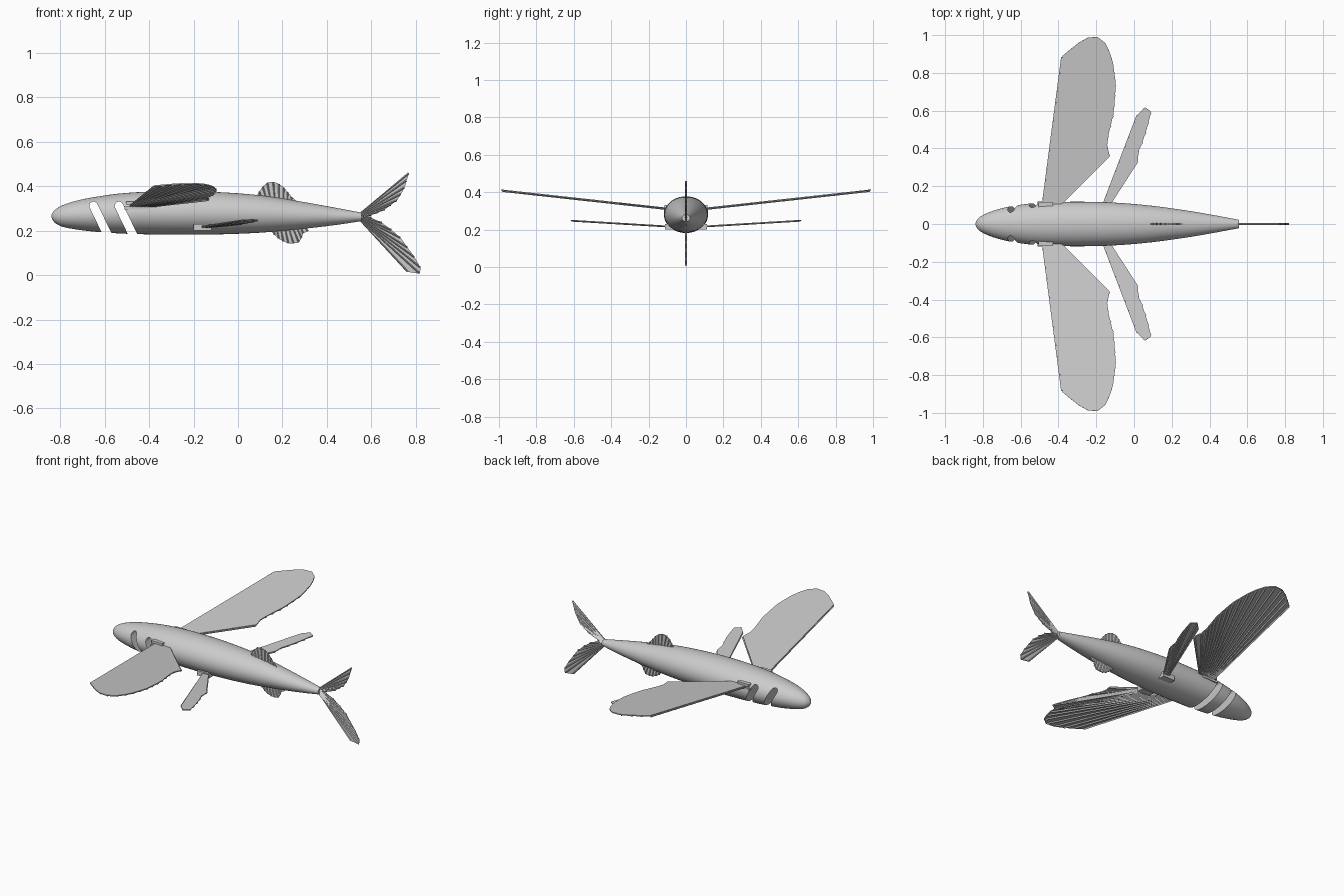
import bpy, bmesh, math
from mathutils import Vector

if "Cube" in bpy.data.objects:
    bpy.data.objects.remove(bpy.data.objects["Cube"])


def make(name, verts, faces, smooth=None):
    mesh = bpy.data.meshes.new(name)
    mesh.from_pydata(verts, [], faces)
    bm = bmesh.new()
    bm.from_mesh(mesh)
    bmesh.ops.recalc_face_normals(bm, faces=bm.faces)
    bm.to_mesh(mesh)
    bm.free()
    ob = bpy.data.objects.new(name, mesh)
    bpy.context.collection.objects.link(ob)
    bpy.ops.object.select_all(action='DESELECT')
    ob.select_set(True)
    bpy.context.view_layer.objects.active = ob
    if smooth:
        bpy.ops.object.shade_smooth_by_angle(angle=math.radians(smooth))
    return ob


def mirror_y(ob):
    m = ob.modifiers.new("Mirror", 'MIRROR')
    m.use_axis = (False, True, False)


def catmull(pts, steps):
    pts = [Vector(p) for p in pts]
    ext = [pts[0]] + pts + [pts[-1]]
    out = []
    for i in range(1, len(ext) - 2):
        a, b, c, d = ext[i - 1:i + 3]
        for k in range(steps):
            t = k / steps
            out.append(0.5 * (2 * b + (c - a) * t + (2 * a - 5 * b + 4 * c - d) * t * t
                              + (3 * b - a - 3 * c + d) * t ** 3))
    return out + [pts[-1]]


def resample(pts, n):
    """n + 1 evenly spaced points along a 2D polyline"""
    pts = [Vector(p) for p in pts]
    lens = [(b - a).length for a, b in zip(pts, pts[1:])]
    out = []
    for i in range(n + 1):
        d, k = sum(lens) * i / n, 0
        while k < len(lens) - 1 and d > lens[k]:
            d -= lens[k]
            k += 1
        out.append(pts[k].lerp(pts[k + 1], min(d / lens[k], 1)))
    return out


def fin(name, root, edge, n, place, normal, sides, thick, ray):
    """membrane fanning from a root line to an outer edge, stiffened by tapered rays"""
    normal = Vector(normal).normalized()
    tips = [Vector(place(p)) for p in resample(edge, n)]
    roots = [Vector(place(p)) for p in resample(root, n)]
    verts, faces = [], []
    h = normal * thick / 2
    for s in (h, -h):
        verts += [p + s for p in roots] + [p + s for p in tips]
    m = n + 1
    for i in range(n):
        for o in (0, 2 * m):
            faces.append((o + i, o + i + 1, o + m + i + 1, o + m + i))
        for o in (0, m):
            faces.append((o + i, o + i + 1, o + 2 * m + i + 1, o + 2 * m + i))
    for i in (0, n):
        faces.append((i, m + i, 3 * m + i, 2 * m + i))
    # triangular-section rays
    for side in sides:
        for a, b in zip(roots, tips):
            across = (b - a).cross(normal).normalized()
            k = len(verts)
            for p, w in ((a, ray * 0.5), (b.lerp(a, 0.01), ray)):
                base = p + normal * side * thick * 0.4
                verts += [base + across * w, base - across * w,
                          base + normal * side * ray]
            faces += [(k, k + 1, k + 2), (k + 3, k + 4, k + 5)]
            faces += [(k + j, k + (j + 1) % 3, k + 3 + (j + 1) % 3, k + 3 + j)
                      for j in range(3)]
    return make(name, verts, faces)


def box(name, x0, x1, y0, y1, z0, z1):
    v = [(x, y, z) for x in (x0, x1) for y in (y0, y1) for z in (z0, z1)]
    f = [(0, 1, 3, 2), (4, 5, 7, 6), (0, 1, 5, 4), (2, 3, 7, 6), (0, 2, 6, 4), (1, 3, 7, 5)]
    return make(name, v, f)


# body: lofted stations of (x, half width, top z, bottom z)
stations = [(-.84, .004, .268, .260), (-.825, .03, .292, .236), (-.79, .052, .314, .218),
            (-.73, .075, .334, .206), (-.64, .096, .352, .195), (-.5, .113, .370, .186),
            (-.3, .118, .378, .182), (-.1, .113, .374, .183), (.1, .096, .359, .191),
            (.3, .068, .328, .209), (.45, .042, .301, .227), (.556, .022, .281, .243)]
N = 40
rings = catmull(stations, 4)
verts, faces = [], []
for x, w, top, bot in rings:
    for i in range(N):
        a = 2 * math.pi * i / N
        verts.append((x, w * math.cos(a), (top + bot) / 2 + (top - bot) / 2 * math.sin(a)))
for r in range(len(rings) - 1):
    for i in range(N):
        j = (i + 1) % N
        faces.append((r * N + i, r * N + j, (r + 1) * N + j, (r + 1) * N + i))
faces += [tuple(range(N)), tuple(range(len(verts) - N, len(verts)))]
body = make("body", verts, faces)

# slanted gill slots cut through flanks and belly
for sx in (-.650, -.536):
    down = Vector((.435, -.9)).normalized()
    side = Vector((-down.y, down.x))
    c, r = Vector((sx, .312)), .019
    prof = [c + down * .25 - side * r, c + down * .25 + side * r]
    prof += [c + side * r * math.cos(t) - down * r * math.sin(t)
             for t in [math.pi * k / 8 for k in range(9)]]
    n = len(prof)
    cv = [(p.x, y, p.y) for y in (-.3, .3) for p in prof]
    cf = [tuple(range(n)), tuple(range(n, 2 * n))]
    cf += [(i, (i + 1) % n, n + (i + 1) % n, n + i) for i in range(n)]
    cutter = make("slot_cutter", cv, cf)
    cutter.hide_render = True
    bpy.context.view_layer.objects.active = body
    mod = body.modifiers.new("Slot", 'BOOLEAN')
    mod.operation, mod.solver, mod.object = 'DIFFERENCE', 'EXACT', cutter
    bpy.ops.object.modifier_apply(modifier=mod.name)
    bpy.data.objects.remove(cutter)
bpy.ops.object.select_all(action='DESELECT')
body.select_set(True)
bpy.context.view_layer.objects.active = body
bpy.ops.object.shade_smooth_by_angle(angle=math.radians(35))

# large wing fins
wing = fin("wing_fin", [(-.485, .10), (-.39, .10)],
           [(-.378, .89), (-.30, .955), (-.25, .985), (-.205, .998), (-.155, .965), (-.115, .88),
            (-.096, .74), (-.107, .59), (-.138, .46), (-.144, .40), (-.13, .365)],
           16, lambda p: (p[0], p[1], .303 + .11 * p[1]), (0, -.11, 1), (-1,), .006, .007)
mirror_y(wing)

# small rear paired fins
pelvic = fin("pelvic_fin", [(-.17, .09), (-.135, .09)],
             [(.02, .58), (.045, .61), (.072, .626), (.092, .60), (.075, .53),
              (.055, .46), (.025, .39), (.02, .335)],
             7, lambda p: (p[0], p[1], .213 + .06 * p[1]), (0, -.06, 1), (-1,), .005, .005)
mirror_y(pelvic)

# hinge brackets at the fin roots
mirror_y(box("wing_bracket_lower", -.51, -.40, .085, .118, .296, .309))
mirror_y(box("wing_bracket_upper", -.505, -.43, .085, .116, .317, .332))
mirror_y(box("pelvic_bracket", -.20, -.12, .07, .112, .200, .230))


# upright fins along the centre line
def upright(p):
    return (p[0], 0, p[1])


for name, root, edge, n in (
    ("dorsal_fin", [(.09, .345), (.26, .325)],
     [(.082, .352), (.10, .385), (.125, .415), (.165, .421), (.20, .402), (.225, .372),
      (.245, .347), (.262, .335)], 9),
    ("anal_fin", [(.14, .205), (.30, .217)],
     [(.148, .198), (.19, .157), (.235, .140), (.275, .147), (.286, .165), (.288, .185),
      (.315, .198)], 9),
    ("upper_tail_fin", [(.545, .275), (.56, .262)],
     [(.77, .46), (.76, .43), (.75, .395), (.72, .34), (.66, .295), (.60, .272)], 8),
    ("lower_tail_fin", [(.545, .25), (.56, .262)],
     [(.765, .014), (.838, .004), (.795, .08), (.73, .17), (.66, .23), (.60, .258)], 8),
):
    fin(name, root, edge, n, upright, (0, 1, 0), (1, -1), .005, .0045)
